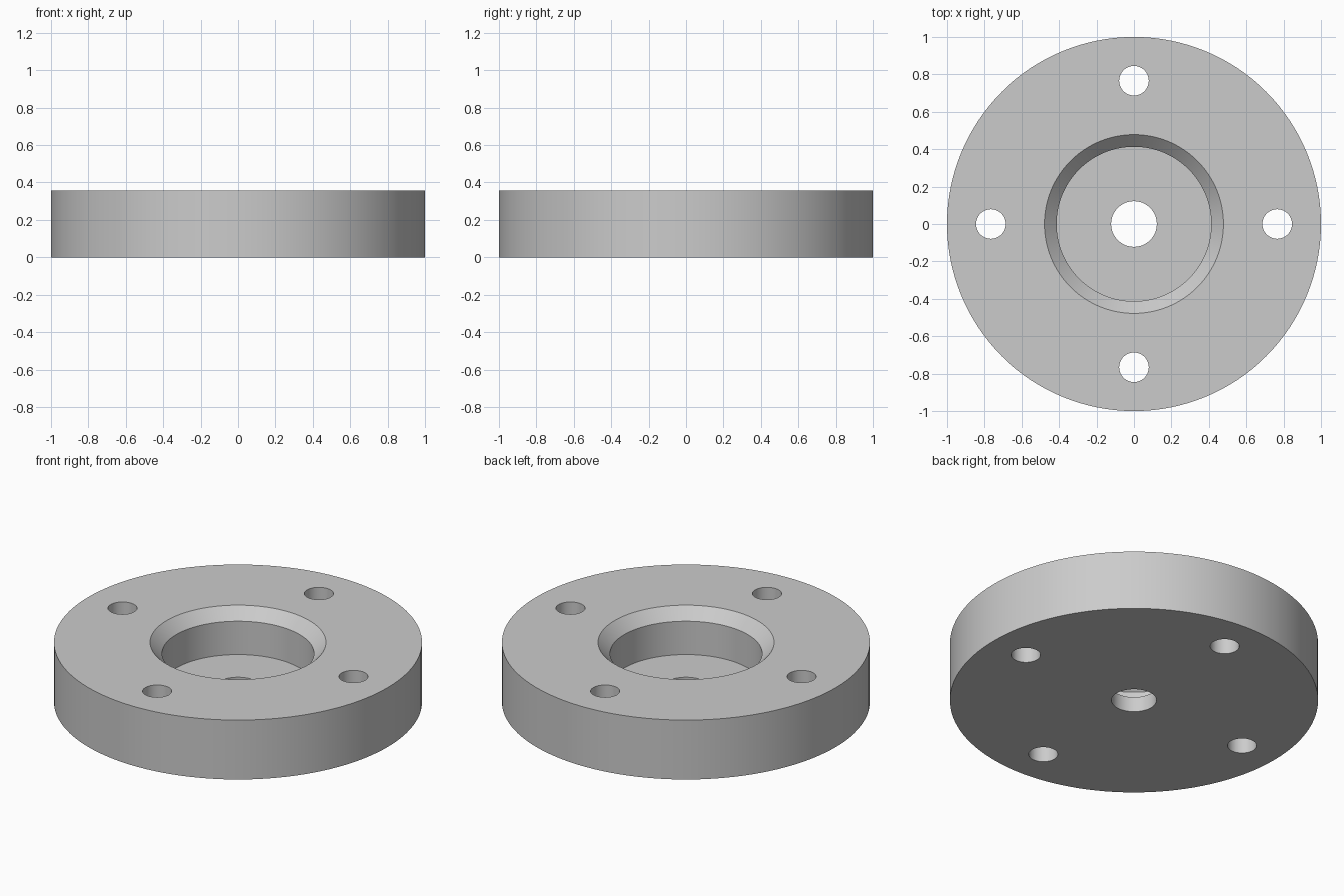
import bpy
import bmesh
import math

cube = bpy.data.objects.get("Cube")
if cube:
    bpy.data.objects.remove(cube, do_unlink=True)

HEIGHT = 0.356
SEGMENTS = 128

grey = bpy.data.materials.new("light_grey_metal")
grey.use_nodes = True
colour = (0.6, 0.6, 0.6, 1)
grey.diffuse_color = colour
grey.node_tree.nodes["Principled BSDF"].inputs["Base Color"].default_value = colour


def lathe(name, profile):
    """Spin a closed (radius, z) profile around the z axis."""
    bm = bmesh.new()
    verts = [bm.verts.new((r, 0, z)) for r, z in profile]
    edges = [bm.edges.new((v, verts[i - 1])) for i, v in enumerate(verts)]
    bmesh.ops.spin(bm, geom=verts + edges, cent=(0, 0, 0), axis=(0, 0, 1),
                   angle=math.tau, steps=SEGMENTS, use_merge=True)
    bmesh.ops.remove_doubles(bm, verts=bm.verts, dist=1e-5)
    bmesh.ops.recalc_face_normals(bm, faces=bm.faces)
    mesh = bpy.data.meshes.new(name)
    bm.to_mesh(mesh)
    bm.free()
    obj = bpy.data.objects.new(name, mesh)
    bpy.context.collection.objects.link(obj)
    mesh.materials.append(grey)
    return obj


# Disc with through bore, flat-floored pocket and chamfered pocket rim
flange = lathe("flange", [
    (0.122, 0), (1, 0), (1, HEIGHT),
    (0.478, HEIGHT), (0.413, HEIGHT - 0.066),
    (0.413, 0.09), (0.122, 0.09),
])

# Four bolt holes on a circle
for i in range(4):
    angle = i * math.pi / 2
    bpy.ops.mesh.primitive_cylinder_add(
        vertices=64, radius=0.079, depth=1,
        location=(0.766 * math.cos(angle), 0.766 * math.sin(angle), HEIGHT / 2))
    cutter = bpy.context.object
    cutter.name = f"bolt_hole_cutter_{i + 1}"
    cutter.data.materials.append(grey)
    cut = flange.modifiers.new(f"bolt_hole_{i + 1}", 'BOOLEAN')
    cut.operation = 'DIFFERENCE'
    cut.solver = 'EXACT'
    cut.object = cutter
    bpy.ops.object.select_all(action='DESELECT')
    flange.select_set(True)
    bpy.context.view_layer.objects.active = flange
    bpy.ops.object.modifier_apply(modifier=cut.name)
    bpy.data.objects.remove(cutter, do_unlink=True)

# Smooth round walls, crisp rims
bpy.ops.object.shade_smooth_by_angle(angle=math.radians(30))
